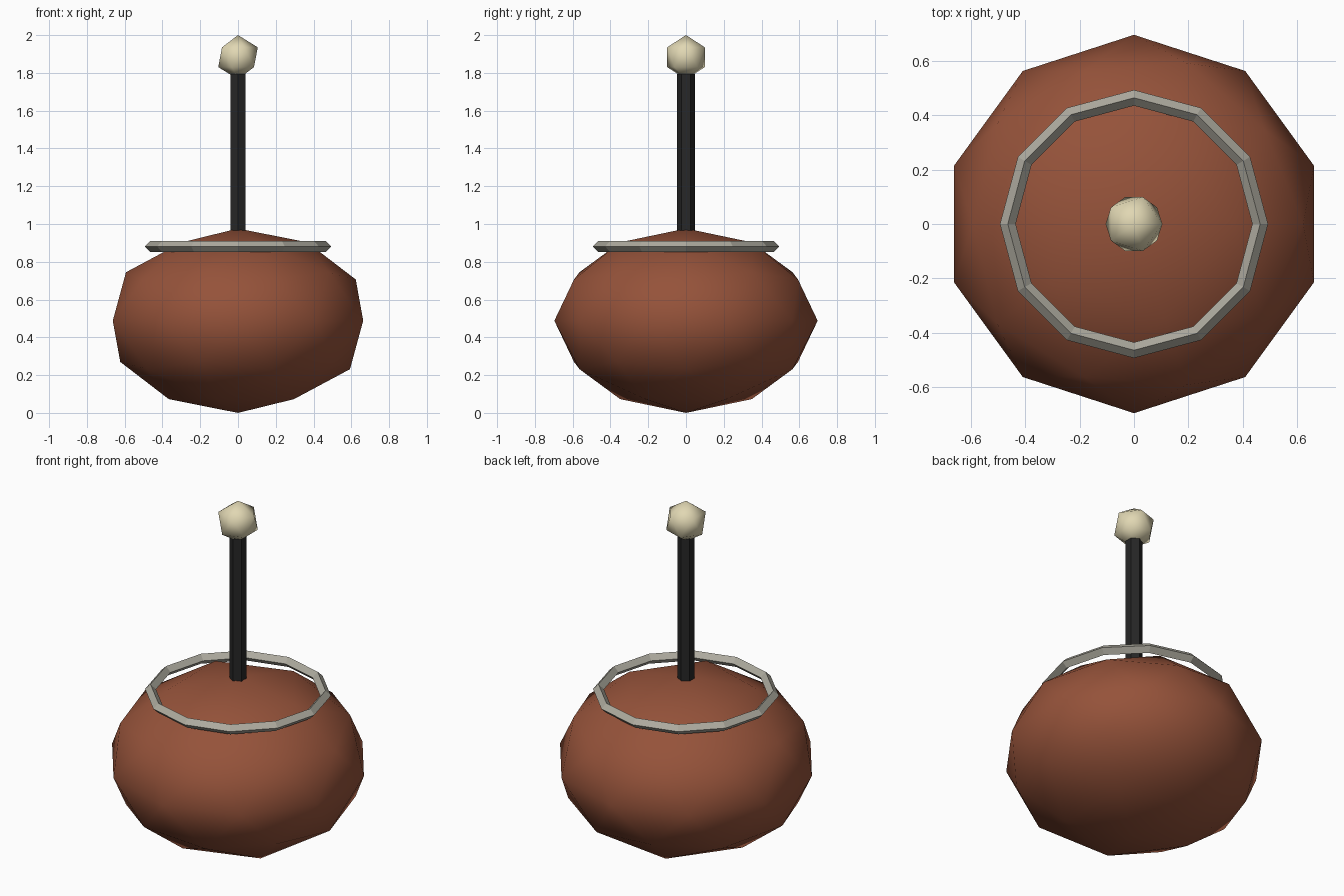
import bpy

cube = bpy.data.objects.get("Cube")
if cube:
    bpy.data.objects.remove(cube, do_unlink=True)


def make_material(name, rgb):
    mat = bpy.data.materials.new(name)
    mat.use_nodes = True
    color = (*rgb, 1.0)
    mat.diffuse_color = color
    mat.node_tree.nodes["Principled BSDF"].inputs["Base Color"].default_value = color
    return mat


def finish(name, mat, smooth):
    obj = bpy.context.object
    obj.name = obj.data.name = name
    obj.data.materials.append(mat)
    for face in obj.data.polygons:
        face.use_smooth = smooth
    return obj


clay = make_material("red clay", (0.3, 0.085, 0.042))
metal = make_material("grey metal", (0.42, 0.405, 0.345))
black = make_material("black", (0.02, 0.02, 0.02))
cream = make_material("cream", (0.75, 0.68, 0.45))

# Squashed round body
BODY_RADIUS, BODY_HEIGHT = 0.697, 0.976
bpy.ops.mesh.primitive_ico_sphere_add(
    subdivisions=2, radius=BODY_RADIUS, location=(0, 0, BODY_HEIGHT / 2))
body = finish("body", clay, True)
body.scale.z = BODY_HEIGHT / (2 * BODY_RADIUS)

# Diamond-section ring around the shoulder
bpy.ops.mesh.primitive_torus_add(
    major_segments=12, minor_segments=4, major_radius=0.465,
    minor_radius=0.029, location=(0, 0, 0.881))
finish("shoulder_ring", metal, False)

# Six-sided stem, sunk into the body
STEM_BOTTOM, STEM_TOP = 0.92, 1.795
bpy.ops.mesh.primitive_cylinder_add(
    vertices=6, radius=0.0465, depth=STEM_TOP - STEM_BOTTOM,
    location=(0, 0, (STEM_TOP + STEM_BOTTOM) / 2))
finish("stem", black, False)

# Knob on the end of the stem
KNOB_RADIUS = 0.117
bpy.ops.mesh.primitive_ico_sphere_add(
    subdivisions=1, radius=KNOB_RADIUS, location=(0, 0, 2 - KNOB_RADIUS))
finish("knob", cream, True)
